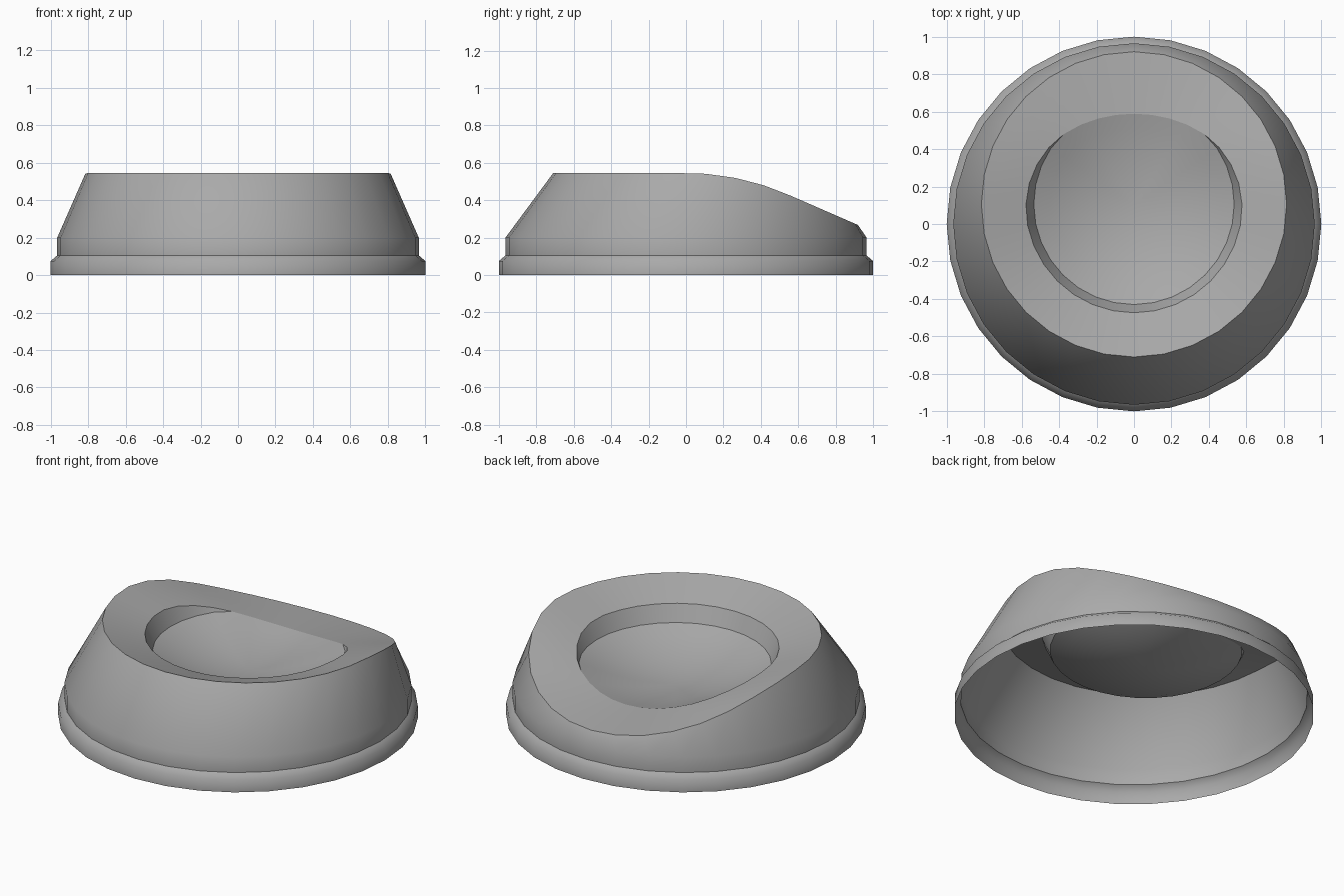
import bpy, bmesh, math

if bpy.data.objects.get("Cube"):
    bpy.data.objects.remove(bpy.data.objects["Cube"])

SEGMENTS = 32
CENTRE_Y = 0.105      # the top opening sits slightly behind the middle
RIM_R = 0.815
DISH = 0.34           # how steeply the top dips inwards
FLOOR_R = 0.535
FLOOR_Z = 0.367
BOWL_Z = 0.24

grey = bpy.data.materials.new("plain grey")
grey.use_nodes = True
grey.diffuse_color = (0.4, 0.4, 0.4, 1)
shader = grey.node_tree.nodes["Principled BSDF"]
shader.inputs["Base Color"].default_value = grey.diffuse_color
shader.inputs["Roughness"].default_value = 0.6


def crest(y):
    """Height of the top: flat in front, arc, then a straight slope."""
    radius, end = 1.35, 0.54
    arc = min(max(y, 0), end)
    drop = radius - math.sqrt(radius ** 2 - arc ** 2)
    return 0.545 - drop - 0.435 * max(y - end, 0)


def top_point(angle, r):
    """Point on the dished top surface."""
    y = CENTRE_Y + r * math.sin(angle)
    return (r * math.cos(angle), y, crest(y) - DISH * (RIM_R - r))


def circle(r, z):
    return lambda a: (r * math.cos(a), r * math.sin(a), z)


def wall_height(a):
    return top_point(a, FLOOR_R)[2] - FLOOR_Z


def hole_radius(a):
    h = wall_height(a)
    return FLOOR_R + (0.53 if h > 0 else 0.7) * h


def floor_point(a):
    """Foot of the recess wall; it runs out into the top at the back."""
    if wall_height(a) <= 0:
        return top_point(a, hole_radius(a))
    return (FLOOR_R * math.cos(a), CENTRE_Y + FLOOR_R * math.sin(a), FLOOR_Z)


def top_ring(t):
    """Ring between the outer rim (t=0) and the hole edge (t=1)."""
    return lambda a: top_point(a, RIM_R + (hole_radius(a) - RIM_R) * t)


def bowl_ring(t):
    def point(a):
        x, y, z = floor_point(a)
        return (x * t, CENTRE_Y + (y - CENTRE_Y) * t,
                BOWL_Z + (z - BOWL_Z) * t * t)
    return point


def loft(name, rings, tip=None):
    """Skin a series of rings, optionally closed by a centre point."""
    bm = bmesh.new()
    angles = [2 * math.pi * i / SEGMENTS for i in range(SEGMENTS)]
    loops = [[bm.verts.new(ring(a)) for a in angles] for ring in rings]
    for low, high in zip(loops, loops[1:]):
        for i in range(SEGMENTS):
            j = (i + 1) % SEGMENTS
            bm.faces.new((low[i], low[j], high[j], high[i]))
    if tip:
        centre = bm.verts.new(tip)
        for i in range(SEGMENTS):
            bm.faces.new((loops[-1][i], loops[-1][(i + 1) % SEGMENTS], centre))
    # weld the wall where it has no height
    bmesh.ops.remove_doubles(bm, verts=bm.verts, dist=0.0005)
    mesh = bpy.data.meshes.new(name)
    bm.to_mesh(mesh)
    bm.free()
    mesh.materials.append(grey)
    obj = bpy.data.objects.new(name, mesh)
    bpy.context.collection.objects.link(obj)
    bpy.ops.object.select_all(action="DESELECT")
    obj.select_set(True)
    bpy.context.view_layer.objects.active = obj
    bpy.ops.object.shade_smooth_by_angle(angle=math.radians(55))


# Rounded lip, short collar and tapering side
loft("lip", [circle(1, 0), circle(1, 0.075), circle(0.965, 0.105)])
loft("side_wall", [circle(0.965, 0.105), circle(0.965, 0.2), top_ring(0)])

# Dished top surface around the hole
loft("top_surface", [top_ring(t / 4) for t in range(5)])

# Recess wall and shallow bowl
loft("recess_wall", [top_ring(1), floor_point])
loft("recess_bowl", [bowl_ring(t / 6) for t in range(6, 0, -1)],
     tip=(0, CENTRE_Y, BOWL_Z))
